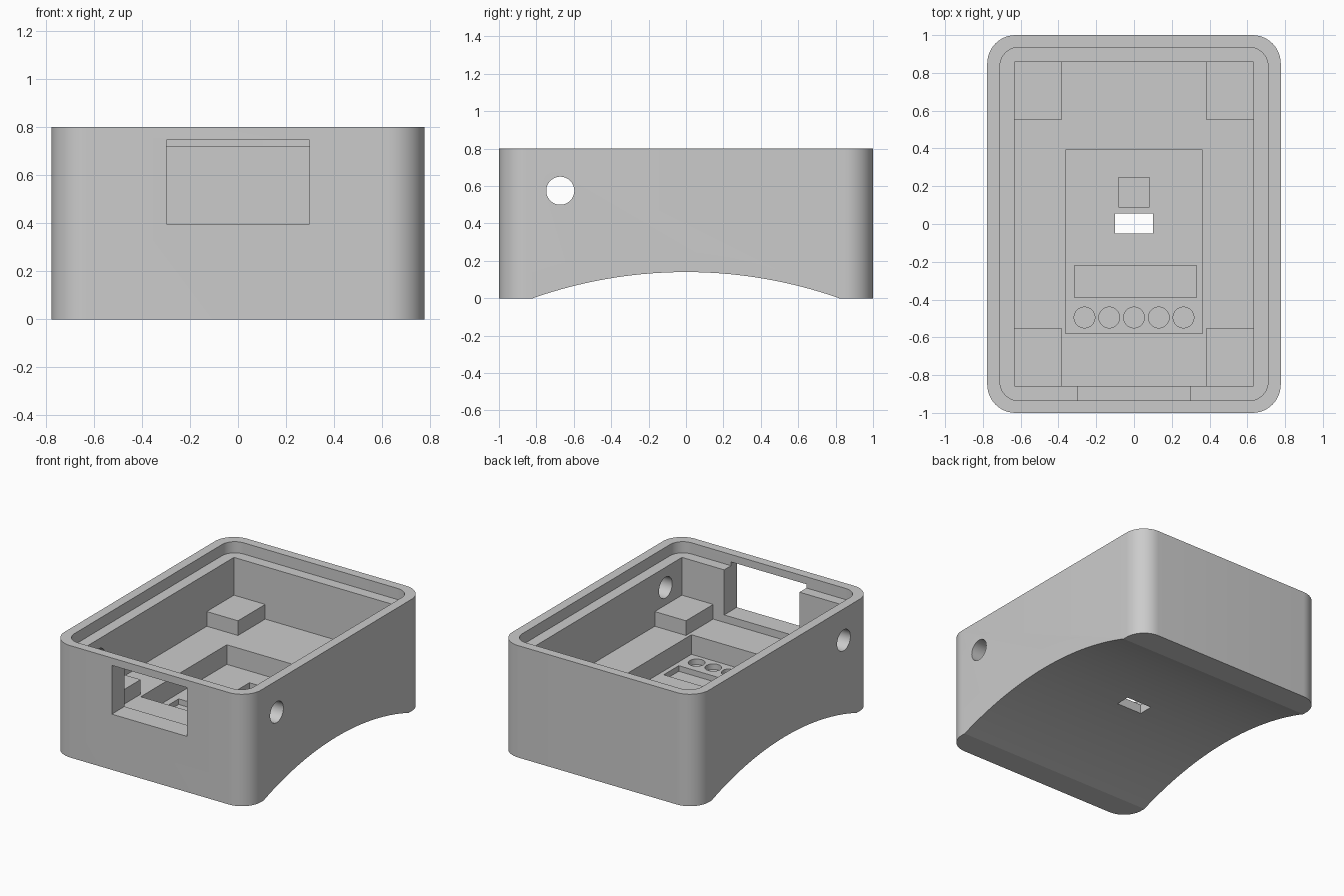
import bpy, bmesh, math
from mathutils import Matrix, Vector

if "Cube" in bpy.data.objects:
    bpy.data.objects.remove(bpy.data.objects["Cube"], do_unlink=True)

grey = bpy.data.materials.new("matte grey")
grey.use_nodes = True
COLOUR = (0.6, 0.6, 0.6, 1)
grey.diffuse_color = COLOUR
grey.node_tree.nodes["Principled BSDF"].inputs["Base Color"].default_value = COLOUR


def finish(name, bm):
    bmesh.ops.recalc_face_normals(bm, faces=bm.faces[:])
    mesh = bpy.data.meshes.new(name)
    bm.to_mesh(mesh)
    bm.free()
    mesh.materials.append(grey)
    obj = bpy.data.objects.new(name, mesh)
    bpy.context.collection.objects.link(obj)
    return obj


def box(name, x, y, z, radius=0):
    """Box between pairs of limits, optionally with rounded upright edges."""
    lo, hi = Vector((x[0], y[0], z[0])), Vector((x[1], y[1], z[1]))
    bm = bmesh.new()
    bmesh.ops.create_cube(bm, size=1, matrix=Matrix.Translation((lo + hi) / 2)
                          @ Matrix.Diagonal((*(hi - lo), 1)))
    if radius:
        upright = [e for e in bm.edges
                   if abs(e.verts[0].co.z - e.verts[1].co.z) > 0.01]
        bmesh.ops.bevel(bm, geom=upright, offset=radius, segments=12,
                        profile=0.5, affect='EDGES')
    return finish(name, bm)


def cylinder(name, centre, radius, length, axis="Z", sides=48):
    turn = Matrix.Rotation(math.pi / 2, 4, 'Y') if axis == "X" else Matrix()
    bm = bmesh.new()
    bmesh.ops.create_cone(bm, cap_ends=True, segments=sides, radius1=radius,
                          radius2=radius, depth=length,
                          matrix=Matrix.Translation(centre) @ turn)
    return finish(name, bm)


def combine(target, tool, operation):
    tool.hide_render = True
    bpy.context.view_layer.objects.active = target
    mod = target.modifiers.new(tool.name, 'BOOLEAN')
    mod.object = tool
    mod.operation = operation
    mod.solver = 'EXACT'
    bpy.ops.object.modifier_apply(modifier=mod.name)
    bpy.data.objects.remove(tool, do_unlink=True)


TOP, FLOOR, RECESS = 0.8, 0.345, 0.205
INX, INY = 0.632, 0.857

# Rounded outer body
case = box("case_body", (-0.777, 0.777), (-1, 1), (0, TOP), 0.15)

cutters = [
    # Arched underside
    cylinder("underside_arch", (0, 0, 0.14 - 2.47), 2.47, 3, "X", 256),
    # Lid seat and main cavity
    box("lid_seat", (-0.71, 0.71), (-0.935, 0.935), (0.72, 1), 0.1),
    box("cavity", (-INX, INX), (-INY, INY), (FLOOR, 1)),
    # Board recess with its pockets and the slot through the base
    box("board_recess", (-0.363, 0.363), (-0.58, 0.392), (RECESS, 0.9)),
    box("square_pocket", (-0.082, 0.082), (0.09, 0.245), (0.165, 0.9)),
    box("long_pocket", (-0.315, 0.33), (-0.39, -0.22), (0.165, 0.9)),
    box("base_slot", (-0.1, 0.1), (-0.05, 0.055), (-0.2, 0.9)),
    # Front window and side holes
    box("front_window", (-0.298, 0.298), (-1.2, -0.8), (0.398, 0.747)),
    cylinder("side_hole", (0, -0.672, 0.575), 0.075, 3, "X"),
]
# Row of round pockets
for i in range(-2, 3):
    cutters.append(cylinder("round_pocket", (i * 0.131, -0.495, 0.5), 0.055, 0.67))
for cutter in cutters:
    combine(case, cutter, 'DIFFERENCE')

# Corner support blocks
for sx in (-1, 1):
    for sy in (-1, 1):
        block = box("corner_block", sorted((sx * 0.385, sx * (INX + 0.03))),
                    sorted((sy * 0.55, sy * (INY + 0.03))), (FLOOR - 0.03, 0.45))
        combine(case, block, 'UNION')

# Smooth curved walls, sharp corners
bpy.ops.object.select_all(action='DESELECT')
case.select_set(True)
bpy.context.view_layer.objects.active = case
bpy.ops.object.shade_smooth_by_angle(angle=math.radians(15))
